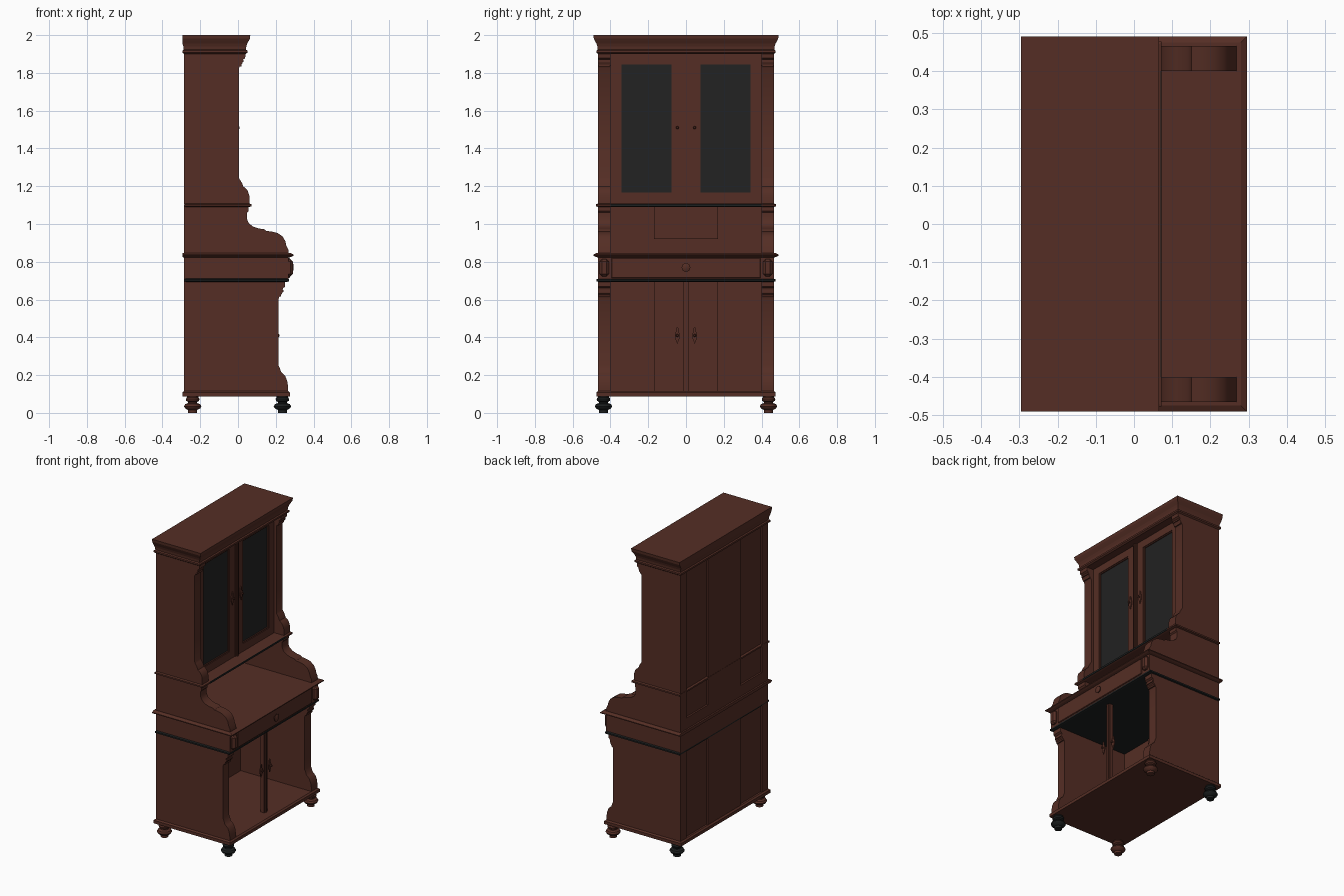
import bpy, bmesh, math
from mathutils import Matrix, Vector

cube = bpy.data.objects.get("Cube")
if cube:
    bpy.data.objects.remove(cube, do_unlink=True)


def material(name, rgb):
    m = bpy.data.materials.new(name)
    m.use_nodes = True
    m.diffuse_color = (*rgb, 1)
    bsdf = m.node_tree.nodes["Principled BSDF"]
    bsdf.inputs["Base Color"].default_value = (*rgb, 1)
    bsdf.inputs["Roughness"].default_value = 0.7
    return m


wood = material("red_brown_wood", (0.09, 0.027, 0.018))
black = material("blackened_wood", (0.012, 0.014, 0.014))
glass = material("dark_glass", (0.016, 0.016, 0.016))


def finish(name, bm, mat, smooth=False):
    bmesh.ops.recalc_face_normals(bm, faces=bm.faces)
    me = bpy.data.meshes.new(name)
    bm.to_mesh(me)
    bm.free()
    me.materials.append(mat)
    ob = bpy.data.objects.new(name, me)
    bpy.context.collection.objects.link(ob)
    if smooth:
        bpy.ops.object.select_all(action='DESELECT')
        ob.select_set(True)
        bpy.context.view_layer.objects.active = ob
        bpy.ops.object.shade_smooth_by_angle(angle=math.radians(35))
    return ob


def box(name, x, y, z, mat=wood, bevel=0):
    bm = bmesh.new()
    bmesh.ops.create_cube(bm, size=1)
    for v in bm.verts:
        v.co = Vector([(r[0] + r[1]) / 2 + c * (r[1] - r[0]) for r, c in zip((x, y, z), v.co)])
    if bevel:
        bmesh.ops.bevel(bm, geom=bm.edges[:], offset=bevel, segments=1, affect='EDGES')
    return finish(name, bm, mat)


def moulding(name, x0, x1, y, steps, mat=wood):
    """Stacked rectangles: each step is (height, outward offset)."""
    bm = bmesh.new()
    rings = []
    for z, o in steps:
        b = min(o, 0.01)
        corners = ((x0 - b, -y - o), (x1 + o, -y - o), (x1 + o, y + o), (x0 - b, y + o))
        rings.append([bm.verts.new((cx, cy, z)) for cx, cy in corners])
    for a, b in zip(rings, rings[1:]):
        for i in range(4):
            j = (i + 1) % 4
            bm.faces.new((a[i], a[j], b[j], b[i]))
    bm.faces.new(rings[0])
    bm.faces.new(rings[-1])
    return finish(name, bm, mat)


def board(name, front, y0, y1, back=-0.285):
    """Side board cut to a front profile of (x, z) points, bottom to top."""
    pts = [(back, front[0][1])] + front + [(back, front[-1][1])]
    bm = bmesh.new()
    a = [bm.verts.new((x, y0, z)) for x, z in pts]
    b = [bm.verts.new((x, y1, z)) for x, z in pts]
    bm.faces.new(a)
    bm.faces.new(b)
    for i in range(len(pts)):
        j = (i + 1) % len(pts)
        bm.faces.new((a[i], a[j], b[j], b[i]))
    return finish(name, bm, wood, True)


def turned(name, profile, loc, axis='Z', sides=16, mat=wood):
    """Lathe a (radius, height) profile."""
    bm = bmesh.new()
    rings = []
    for r, h in profile:
        rings.append([bm.verts.new((r * math.cos(t), r * math.sin(t), h))
                      for t in (2 * math.pi * i / sides for i in range(sides))])
    for a, b in zip(rings, rings[1:]):
        for i in range(sides):
            j = (i + 1) % sides
            bm.faces.new((a[i], a[j], b[j], b[i]))
    bm.faces.new(rings[0])
    bm.faces.new(rings[-1])
    if axis == 'X':
        bm.transform(Matrix.Rotation(math.pi / 2, 4, 'Y'))
    bm.transform(Matrix.Translation(loc))
    return finish(name, bm, mat, True)


# Turned bun feet
foot = [(.024, 0), (.024, .015), (.04, .024), (.046, .035), (.04, .046),
        (.024, .052), (.024, .058), (.034, .064), (.036, .074), (.03, .082), (.03, .092)]
for x, fx in ((.235, "front"), (-.24, "back")):
    for y, fy in ((.437, "left"), (-.437, "right")):
        turned(f"{fx}_{fy}_foot", foot, (x, y, 0), mat=black if x * y < 0 else wood)

# Base, drawer case and mouldings
moulding("base_board", -.285, .265, .465, [(.088, .01), (.108, .01), (.116, 0)])
box("drawer_case", (-.285, .268), (-.465, .465), (.705, .83))
moulding("lower_bead", -.275, .26, .465, [(.694, 0), (.697, .01), (.707, .01), (.711, 0)], black)
moulding("desk_top", -.285, .27, .465,
         [(.822, 0), (.826, .013), (.832, .025), (.838, .025), (.846, .01)])
moulding("upper_bead", -.275, .06, .465, [(1.09, 0), (1.094, .012), (1.104, .012), (1.108, 0)])
box("upper_bead_front_strip", (.066, .0725), (-.4, .4), (1.093, 1.105), black)
moulding("crown", -.285, .04, .465,
         [(1.9, 0), (1.907, .01), (1.918, .01), (1.923, .002), (1.94, .004), (1.955, .009),
          (1.97, .017), (1.982, .023), (2.0, .025)])

# Side boards with scrolled front edges
lower_edge = [(.265, .115), (.265, .14), (.26, .17), (.25, .195), (.238, .208), (.228, .216),
              (.222, .235), (.215, .25), (.215, .605), (.222, .62), (.234, .632), (.238, .66),
              (.25, .668), (.25, .70)]
middle_edge = [(.268, .84), (.266, .865), (.256, .885), (.25, .91), (.235, .935), (.21, .952),
               (.18, .96), (.15, .963), (.14, .972), (.11, .976), (.08, .986), (.058, 1.003),
               (.048, 1.025), (.048, 1.06), (.055, 1.068), (.055, 1.095)]
upper_edge = [(.06, 1.105), (.06, 1.15), (.052, 1.175), (.04, 1.19), (.028, 1.198),
              (.022, 1.215), (.01, 1.235), (.004, 1.245), (.004, 1.825), (.012, 1.838),
              (.022, 1.848), (.026, 1.87), (.038, 1.878), (.04, 1.905)]
for s, side in ((1, "left"), (-1, "right")):
    for part, edge in (("lower", lower_edge), ("middle", middle_edge), ("upper", upper_edge)):
        board(f"{part}_{side}_side", edge, s * .4, s * .465)
    # Corbel bands and drawer corner blocks
    ys = sorted((s * .402, s * .463))
    for z, x in ((.62, .228), (.645, .241), (1.84, .018), (1.862, .03)):
        box(f"{side}_corbel_band", (x - .03, x), ys, (z - .005, z + .005))
    box(f"{side}_drawer_block", (.25, .291), sorted((s * .408, s * .458)), (.722, .815),
        bevel=.014)

# Back: recessed sheet, frame and centre boards
box("back_sheet", (-.272, -.26), (-.44, .44), (.1, 1.91))
box("back_rail", (-.284, -.262), (-.41, .41), (.72, .92))
for part, z in (("lower", (.1, .71)), ("upper", (.92, 1.905))):
    box(f"{part}_back_centre_board", (-.284, -.252), (-.17, .17), z)

# Drawer front with faceted knob
box("drawer_front", (.26, .274), (-.395, .395), (.714, .82), bevel=.003)
turned("drawer_knob", [(.01, 0), (.01, .008), (.024, .012), (.024, .016), (.014, .021)],
       (.273, 0, .77), 'X', 8)

# Glazed upper doors
door_x = (-.035, -.012)
box("upper_cabinet_floor", (-.27, -.012), (-.41, .41), (1.09, 1.108))
for s, side in ((1, "left"), (-1, "right")):
    def span(a, b):
        return sorted((s * a, s * b))
    box(f"{side}_door_inner_stile", door_x, span(.012, .072), (1.108, 1.905))
    box(f"{side}_door_outer_stile", door_x, span(.347, .4), (1.108, 1.905))
    box(f"{side}_door_bottom_rail", door_x, span(.072, .347), (1.108, 1.16))
    box(f"{side}_door_top_rail", door_x, span(.072, .347), (1.85, 1.905))
    box(f"{side}_door_glass", (-.03, -.024), span(.07, .35), (1.15, 1.86), glass)
    # Glazing beads
    for a, b in ((.072, .078), (.341, .347)):
        box(f"{side}_glazing_bead", (-.028, -.017), span(a, b), (1.16, 1.85))
    for z in (1.16, 1.844):
        box(f"{side}_glazing_bead", (-.028, -.017), span(.078, .341), (z, z + .006))

# Centre posts and key plates with turned pulls
plate = [(0, .045), (.006, .037), (.007, .02), (.013, .008), (.013, -.012), (.006, -.028), (0, -.045)]
for part, x, z in (("upper", -.012, (1.108, 1.905)), ("lower", .2, (.115, .7))):
    box(f"{part}_centre_post", (x - .02, x + .006), (-.017, .017), z)
    box(f"{part}_centre_bead", (x, x + .012), (-.007, .007), z)
    zc = 1.51 if part == "upper" else .41
    for s in (1, -1):
        bm = bmesh.new()
        outline = plate + [(-y, h) for y, h in plate[-2:0:-1]]
        face = bm.faces.new([bm.verts.new((x, s * .046 + y, zc + h)) for y, h in outline])
        ext = bmesh.ops.extrude_face_region(bm, geom=[face])
        bmesh.ops.translate(bm, vec=(.006, 0, 0),
                            verts=[v for v in ext["geom"] if isinstance(v, bmesh.types.BMVert)])
        finish(f"{part}_key_plate", bm, wood)
        turned(f"{part}_pull", [(.004, 0), (.004, .012), (.008, .016), (.005, .02)],
               (x, s * .046, zc), 'X', 8)
